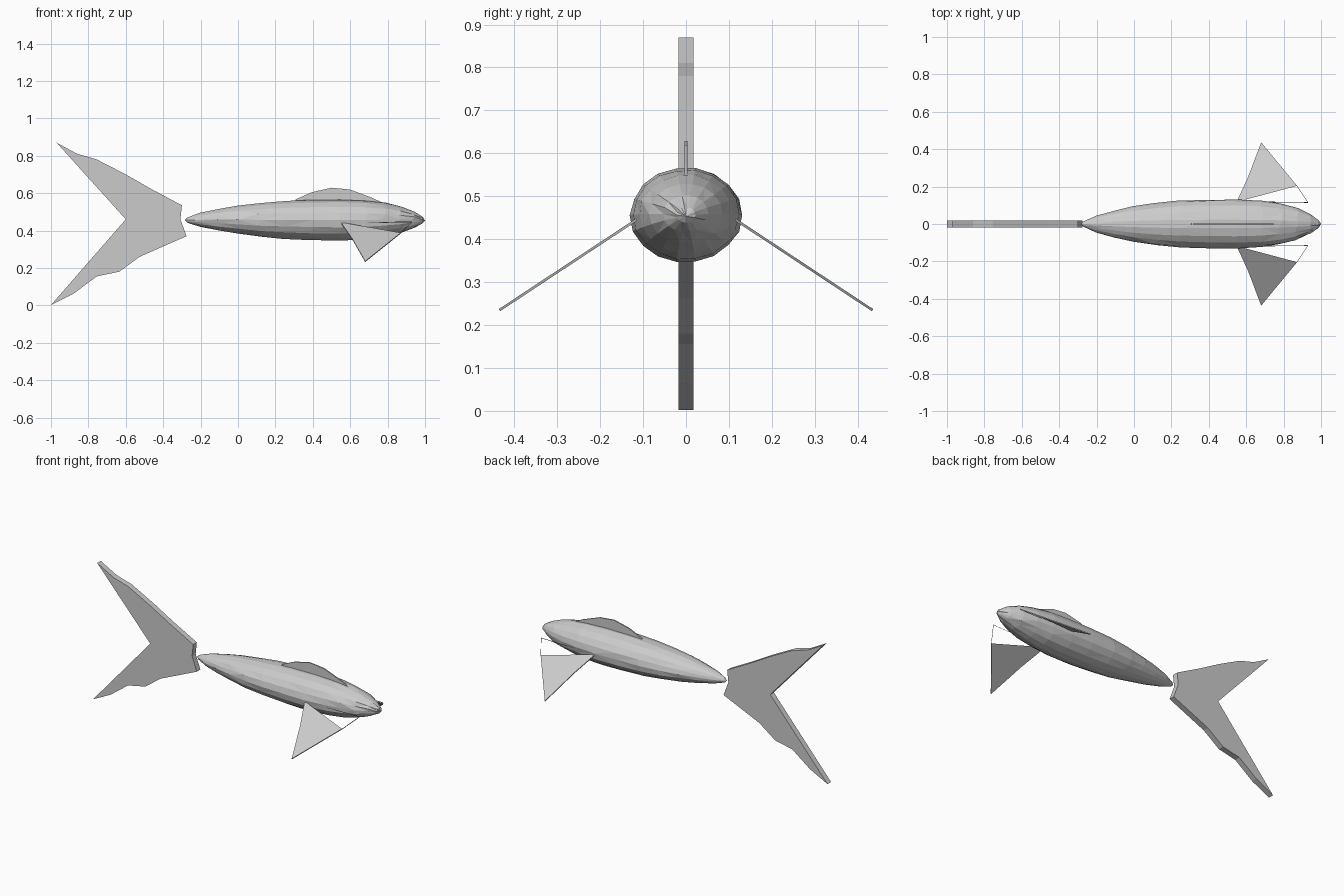
import bpy, bmesh, random
from mathutils import Vector

if "Cube" in bpy.data.objects:
    bpy.data.objects.remove(bpy.data.objects["Cube"])

random.seed(4)
from math import cos, sin, pi


def finish(name, bm):
    bmesh.ops.recalc_face_normals(bm, faces=bm.faces)
    me = bpy.data.meshes.new(name)
    bm.to_mesh(me)
    bm.free()
    ob = bpy.data.objects.new(name, me)
    bpy.context.collection.objects.link(ob)
    return ob


def side_plate(name, outline, half):
    """Extrude an (x, z) outline across y."""
    bm = bmesh.new()
    f = bm.faces.new([bm.verts.new((x, -half, z)) for x, z in outline])
    r = bmesh.ops.extrude_face_region(bm, geom=[f])
    vs = [g for g in r["geom"] if isinstance(g, bmesh.types.BMVert)]
    bmesh.ops.translate(bm, verts=vs, vec=(0, 2 * half, 0))
    if f.is_valid is False or len(bm.faces) < len(outline) + 2:
        bm.faces.new([v for v in bm.verts if v.co.y < 0])
    return finish(name, bm)


# Body: lofted rings (x, half width, bottom z, top z), faceted by slight jitter
rings = [(-0.27, .014, .442, .470), (-0.2, .045, .420, .495), (-0.1, .073, .400, .517),
         (0, .095, .383, .534), (.12, .113, .366, .548), (.25, .125, .354, .559),
         (.4, .131, .346, .566), (.55, .131, .344, .567), (.68, .124, .352, .562),
         (.78, .110, .366, .550), (.87, .086, .388, .529), (.94, .053, .415, .502),
         (.985, .022, .438, .475)]
N = 18
bm = bmesh.new()
loops = []
for x, w, lo, hi in rings:
    loop = []
    for i in range(N):
        a = 2 * pi * i / N
        k = random.uniform(.975, 1.01)
        loop.append(bm.verts.new((x + random.uniform(-.012, .012) * min(1, w * 10), w * k * cos(a),
                                  (lo + hi) / 2 + (hi - lo) / 2 * k * sin(a))))
    loops.append(loop)
for a, b in zip(loops, loops[1:]):
    for i in range(N):
        j = (i + 1) % N
        bm.faces.new((a[i], a[j], b[j], b[i]))
for loop, p in ((loops[0], (-.285, 0, .456)), (loops[-1], (1, 0, .453))):
    tip = bm.verts.new(p)
    for i in range(N):
        bm.faces.new((loop[i], loop[(i + 1) % N], tip))
bmesh.ops.triangulate(bm, faces=bm.faces)
finish("body", bm)

# Forked tail fin
side_plate("tail_fin", [(-.97, .87), (-.86, .81), (-.755, .78), (-.6, .70), (-.46, .62),
                        (-.3, .535), (-.308, .46), (-.275, .37), (-.525, .26), (-.635, .18),
                        (-.755, .155), (-.877, .064), (-1, .002), (-.6, .46)], .018)

# Back fin
side_plate("back_fin", [(.29, .54), (.31, .567), (.395, .605), (.5, .629), (.6, .619),
                        (.72, .574), (.81, .53), (.78, .51), (.4, .53)], .004)

# Side fins: thin plates with an open front corner that keeps only its rim
for s, name in ((1, "left_side_fin"), (-1, "right_side_fin")):
    pts = [(.55, .12), (.61, .25), (.68, .435), (.87, .205), (.93, .115)]
    off = Vector((0, s * .55, .835)) * .003
    bm = bmesh.new()
    up, down = [], []
    for x, y in pts:
        p = Vector((x, s * y, .442 - .66 * (y - .12)))
        up.append(bm.verts.new(p + off))
        down.append(bm.verts.new(p - off))
    bm.faces.new(up[:4])
    bm.faces.new(down[3::-1])
    for i in range(5):
        j = (i + 1) % 5
        bm.faces.new((up[i], down[i], down[j], up[j]))
    finish(name, bm)
